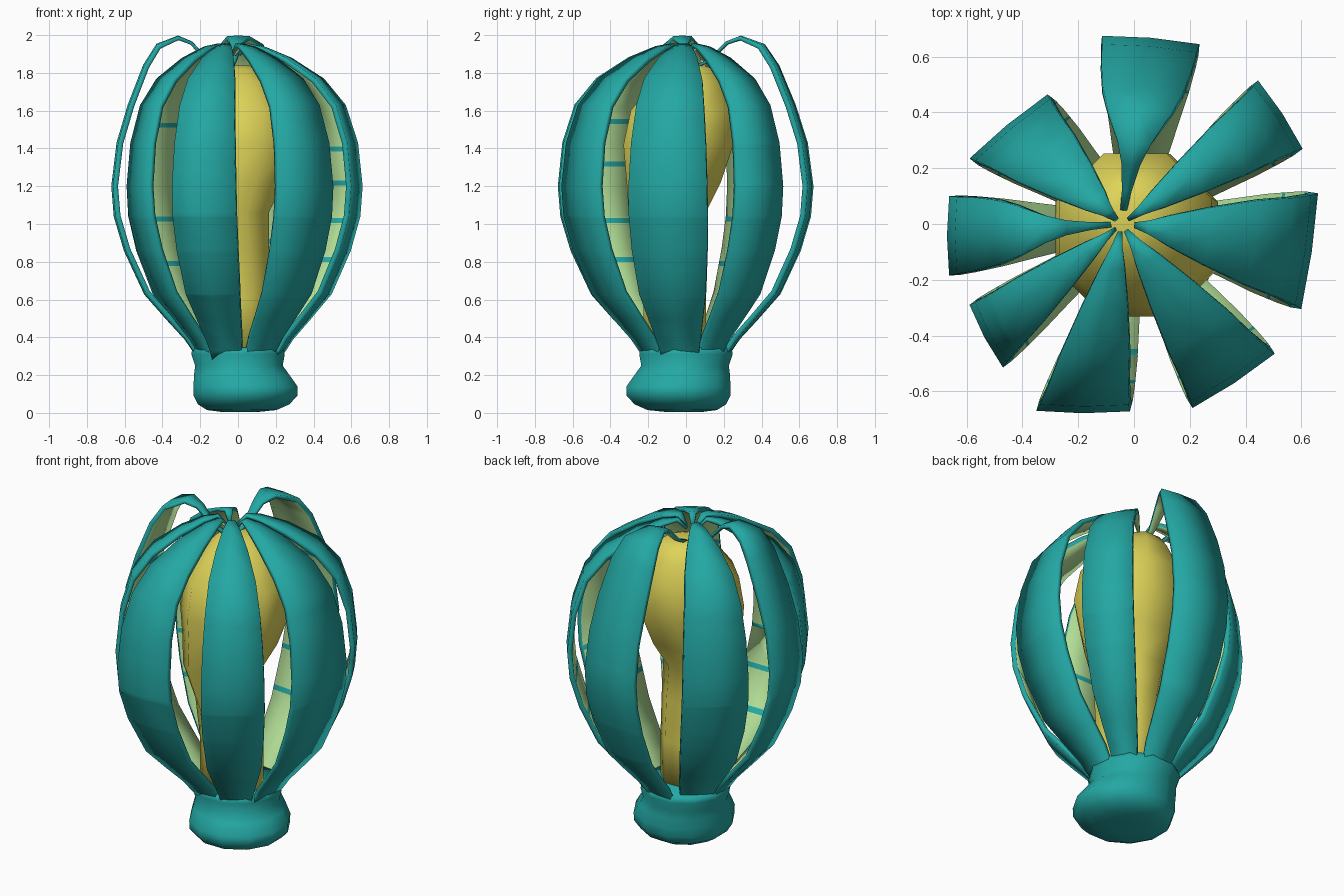
import bpy, bmesh, math
from mathutils import Vector

if "Cube" in bpy.data.objects:
    bpy.data.objects.remove(bpy.data.objects["Cube"])


def material(name, rgb):
    m = bpy.data.materials.new(name)
    m.diffuse_color = (*rgb, 1)
    m.use_nodes = True
    m.node_tree.nodes["Principled BSDF"].inputs["Base Color"].default_value = m.diffuse_color
    return m


TEAL = material("teal skin", (0.017, 0.39, 0.37))
YELLOW = material("yellow core", (0.74, 0.66, 0.10))
PALE = material("pale green lining", (0.45, 0.74, 0.31))


def finish(bm, name, mats):
    bmesh.ops.recalc_face_normals(bm, faces=bm.faces)
    for f in bm.faces:
        f.smooth = True
    me = bpy.data.meshes.new(name)
    bm.to_mesh(me)
    bm.free()
    ob = bpy.data.objects.new(name, me)
    bpy.context.collection.objects.link(ob)
    for m in mats:
        me.materials.append(m)
    return ob


def lathe(name, rings, sides, mat):
    """Closed body from rings of (z, centre x, centre y, radius)."""
    bm = bmesh.new()
    loops = []
    for z, cx, cy, r in rings:
        loops.append([bm.verts.new((cx + r * math.cos((i + .5) * math.tau / sides),
                                    cy + r * math.sin((i + .5) * math.tau / sides), z))
                      for i in range(sides)])
    for a, b in zip(loops, loops[1:]):
        for i in range(sides):
            j = (i + 1) % sides
            bm.faces.new((a[i], a[j], b[j], b[i]))
    bm.faces.new(loops[0])
    bm.faces.new(loops[-1])
    return finish(bm, name, [mat])


# Petal spines: outward fraction, height, width fraction
LOWER = [(.27, .26, .48), (.36, .33, .50), (.42, .39, .57), (.57, .50, .70),
         (.74, .63, .85), (.90, .86, .96), (.98, 1.04, 1.0), (1.0, 1.2, 1.0)]
CLOSED = LOWER + [(.965, 1.43, .95), (.87, 1.63, .86), (.70, 1.77, .74),
                  (.45, 1.88, .50), (.24, 1.94, .27), (.12, 1.955, .12), (.04, 1.90, .05)]
LOOPED = LOWER + [(.955, 1.43, .97), (.86, 1.63, .93), (.73, 1.84, .82), (.62, 1.95, .66),
                  (.44, 1.995, .34), (.32, 1.965, .19), (.18, 1.87, .10), (.04, 1.83, .06)]


def with_stripes(spine, stripes):
    """Insert pairs of rows at the stripe heights."""
    cuts = sorted(s + d for s in stripes for d in (-.013, .013))
    rows = [Vector(spine[0])]
    for p, q in zip(spine, spine[1:]):
        p, q = Vector(p), Vector(q)
        for c in cuts:
            if p.y + 1e-4 < c < q.y - 1e-4:
                rows.append(p.lerp(q, (c - p.y) / (q.y - p.y)))
        rows.append(q)
    return rows


def petal(name, a, b, spine, stripes, thick=.028):
    """Ribbon whose widest row runs from a to b in plan."""
    a, b = Vector((*a, 0)), Vector((*b, 0))
    mid, across = (a + b) / 2, (b - a)
    out = mid.normalized()
    reach = mid.length
    rows = with_stripes(spine, stripes)
    bm = bmesh.new()
    grid = []
    for k, (t, z, w) in enumerate(rows):
        p, q = rows[max(k - 1, 0)], rows[min(k + 1, len(rows) - 1)]
        tangent = Vector(((q.x - p.x) * reach, q.y - p.y)).normalized()
        normal = out * tangent.y + Vector((0, 0, -tangent.x))
        centre = Vector((-.045 if z > 1.2 else 0, 0, 0))
        pos = centre * (1 - t) + mid * t + Vector((0, 0, z))
        side = across * (w * .5)
        h = thick * min(1, .45 + w)
        grid.append([bm.verts.new(v) for v in (
            pos - side, pos + normal * .008 * w, pos + side,
            pos + side - normal * h, pos - normal * h, pos - side - normal * h)])
    for k, (r0, r1) in enumerate(zip(grid, grid[1:])):
        zm = (rows[k].y + rows[k + 1].y) / 2
        striped = any(abs(zm - s) < .014 for s in stripes) and \
            abs(rows[k + 1].y - rows[k].y) < .03
        for i in range(6):
            j = (i + 1) % 6
            f = bm.faces.new((r0[i], r0[j], r1[j], r1[i]))
            f.material_index = 1 if i in (3, 4) and not striped else 0
    bm.faces.new(grid[0])
    bm.faces.new(grid[-1])
    return finish(bm, name, [TEAL, PALE])


# Lumpy bulb at the bottom, flaring where the petals leave it
lathe("base_bulb", [(.005, .01, -.01, .10), (.015, .02, -.02, .19), (.045, .03, -.03, .25),
                    (.09, .04, -.04, .284), (.14, .04, -.04, .285), (.20, .02, -.02, .262),
                    (.25, .005, -.005, .24), (.31, 0, 0, .256), (.345, 0, 0, .25)],
      12, TEAL)

# Club-shaped core
lathe("inner_core", [(.30, 0, -.06, .18), (.60, 0, -.06, .18), (.85, -.01, -.075, .19),
                     (1.06, -.04, -.10, .22), (1.22, -.01, -.065, .27), (1.42, .01, -.04, .315),
                     (1.60, .005, -.02, .295), (1.75, 0, .01, .20), (1.82, -.01, .03, .13),
                     (1.84, -.01, .03, .07)], 8, YELLOW)

# Eight petals, two of them looping higher
petal("petal_back", (-.115, .675), (.235, .645), LOOPED, [.68, .90, 1.28, 1.54])
petal("petal_back_right", (.445, .515), (.605, .27), CLOSED, [.80, 1.01, 1.22, 1.40])
petal("petal_right", (.64, .11), (.58, -.305), CLOSED, [.78, 1.02, 1.54]).location.x = .02
petal("petal_front_right", (.505, -.465), (.21, -.66), CLOSED, [.80, 1.02, 1.54])
petal("petal_front", (-.015, -.672), (-.35, -.67), CLOSED, [.61, .83, 1.05, 1.30])
petal("petal_front_left", (-.47, -.515), (-.59, -.29), CLOSED, [.80, 1.01, 1.32, 1.55])
petal("petal_left", (-.663, -.185), (-.663, .10), LOOPED, [.78, 1.02, 1.54])
petal("petal_back_left", (-.59, .235), (-.31, .465), CLOSED, [.78, 1.02, 1.53])
